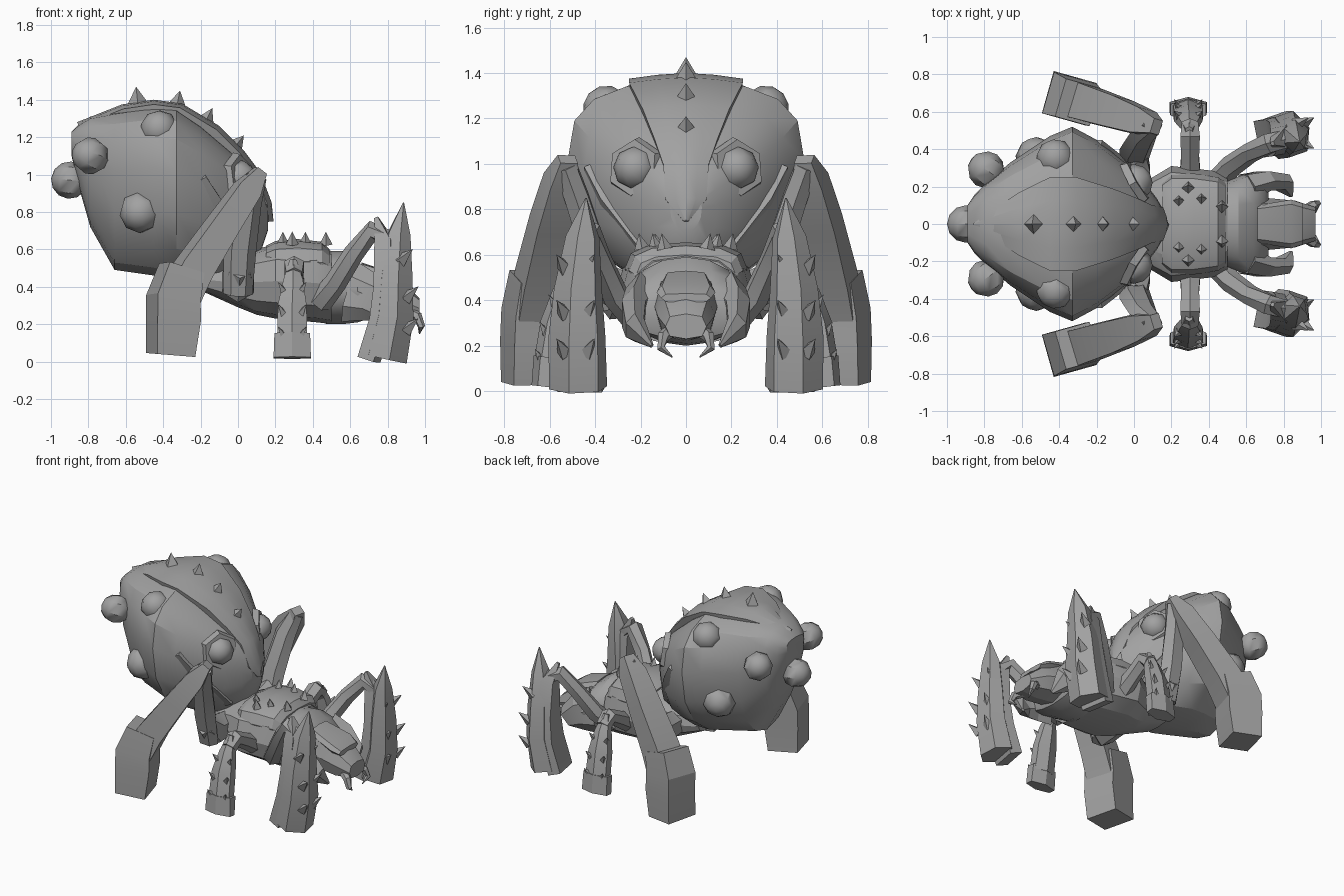
import bpy, bmesh, math
from mathutils import Vector

grey = bpy.data.materials.new("stone_grey")
grey.diffuse_color = (0.36, 0.36, 0.36, 1)


def finish(name, bm, angle=30):
    bmesh.ops.recalc_face_normals(bm, faces=bm.faces)
    me = bpy.data.meshes.new(name)
    bm.to_mesh(me)
    bm.free()
    me.materials.append(grey)
    ob = bpy.data.objects.new(name, me)
    bpy.context.collection.objects.link(ob)
    bpy.context.view_layer.objects.active = ob
    ob.select_set(True)
    bpy.ops.object.shade_smooth_by_angle(angle=math.radians(angle))
    ob.select_set(False)
    return ob


def loft(name, rings, angle=30):
    """Skin closed rings of points and cap both ends."""
    bm = bmesh.new()
    vs = [[bm.verts.new(p) for p in r] for r in rings]
    n = len(vs[0])
    for a, b in zip(vs, vs[1:]):
        for i in range(n):
            j = (i + 1) % n
            bm.faces.new((a[i], a[j], b[j], b[i]))
    bm.faces.new(vs[0])
    bm.faces.new(vs[-1])
    return finish(name, bm, angle)


def body(name, table, n=16, power=0.85, angle=30, mid=0.5, low=None):
    """Loft along x from rows of (x, z bottom, z top, half width); mid is the height of the widest line."""
    rings = []
    for x, zb, zt, w in table:
        zm = zb + (zt - zb) * mid
        ring = []
        for i in range(n):
            t = 2 * math.pi * i / n
            c, s = math.cos(t), math.sin(t)
            p = low if low and s < 0 else power
            ring.append((x, w * math.copysign(abs(c) ** p, c),
                         zm + (zt - zm if s > 0 else zm - zb) * math.copysign(abs(s) ** p, s)))
        rings.append(ring)
    return loft(name, rings, angle)


def limb(name, rows, s=1, n=6, ref=(0, 1, 0)):
    """Swept limb from rows of (x, y, z, half width along ref, other half width)."""
    pts = [Vector((r[0], r[1], r[2])) for r in rows]
    rings = []
    for k, p in enumerate(pts):
        t = (pts[min(k + 1, len(pts) - 1)] - pts[max(k - 1, 0)]).normalized()
        u = Vector(ref)
        u = (u - t * u.dot(t)).normalized()
        v = t.cross(u)
        f = math.sqrt(2) if n == 4 else 1.1
        ring = []
        for i in range(n):
            a = 2 * math.pi * (i + 0.5) / n
            q = p + u * (rows[k][3] * f * math.cos(a)) + v * (rows[k][4] * f * math.sin(a))
            ring.append((q.x, q.y * s, q.z))
        rings.append(ring)
    return loft(name, rings, 20)


def spike(name, pos, direction, r=0.045, h=0.09, sides=4):
    bm = bmesh.new()
    bmesh.ops.create_cone(bm, segments=sides, radius1=r, radius2=0, depth=h, cap_ends=True)
    ob = finish(name, bm, 10)
    ob.location = pos
    ob.rotation_euler = Vector(direction).to_track_quat('Z', 'Y').to_euler()


def growth(pos, r=0.1, socket=True):
    """Round growth, optionally sitting in a six-sided socket."""
    d = Vector(pos) - Vector((-0.38, 0, 0.92))
    rot = d.to_track_quat('Z', 'Y').to_euler()
    bm = bmesh.new()
    bmesh.ops.create_uvsphere(bm, u_segments=8, v_segments=6, radius=r)
    ball = finish("growth", bm, 35)
    ball.location = pos
    ball.rotation_euler = rot
    if socket:
        bm = bmesh.new()
        bmesh.ops.create_cone(bm, segments=6, radius1=r * 1.4, radius2=r * 1.25, depth=0.04, cap_ends=True)
        ring = finish("growth_socket", bm, 20)
        ring.location = Vector(pos) + d.normalized() * 0.01
        ring.rotation_euler = rot


# Abdomen, widest above the middle
body("abdomen", [(-0.89, 1.1, 1.23, 0.1), (-0.85, 0.93, 1.27, 0.16), (-0.79, 0.72, 1.31, 0.22),
                 (-0.66, 0.49, 1.34, 0.33), (-0.45, 0.46, 1.37, 0.47), (-0.33, 0.44, 1.36, 0.52),
                 (-0.2, 0.43, 1.27, 0.45), (-0.05, 0.45, 1.14, 0.33), (0.05, 0.5, 1.05, 0.23),
                 (0.12, 0.58, 0.96, 0.14), (0.16, 0.7, 0.87, 0.07)], 16, 0.72, 25, 0.63, 0.95)

# Pointed dorsal plate following the back of the abdomen
back = [(-0.86, 1.28, 0.01), (-0.62, 1.375, 0.17), (-0.45, 1.40, 0.25), (-0.3, 1.38, 0.25),
        (-0.1, 1.26, 0.19), (0.03, 1.13, 0.14), (0.12, 1.01, 0.1), (0.18, 0.85, 0.09), (0.19, 0.75, 0.01)]
rings = []
for k, (x, z, w) in enumerate(back):
    a, b = back[max(k - 1, 0)], back[min(k + 1, len(back) - 1)]
    t = Vector((b[0] - a[0], 0, b[1] - a[1])).normalized()
    up = Vector((-t.z, 0, t.x))
    rings.append([Vector((x, f * w, z)) - up * d for f, d in
                  ((-1, 0.025), (-0.5, 0.008), (0, 0), (0.5, 0.008), (1, 0.025), (0.95, 0.09), (-0.95, 0.09))])
loft("dorsal_plate", rings, 35)

for x, z, dx in ((-0.54, 1.42, -0.1), (-0.32, 1.40, 0.2), (-0.16, 1.31, 0.5), (0.0, 1.17, 0.8)):
    spike("back_spike", (x, 0, z), (dx, 0, 1), 0.06, 0.1)

# Growths on the abdomen
growth((-0.9, 0, 0.97), 0.1, False)
for s in (1, -1):
    growth((-0.79, 0.29 * s, 1.1), 0.1, False)
    growth((-0.42, 0.35 * s, 1.24), 0.105, False)
    growth((-0.52, 0.35 * s, 0.8), 0.115, False)
    growth((0.0, 0.22 * s, 0.98), 0.1)
    # Raised seam along the lower front of the abdomen
    limb("abdomen_seam", [(-0.2, 0.43, 0.98, 0.02, 0.03), (-0.12, 0.35, 0.84, 0.03, 0.04),
                          (-0.03, 0.24, 0.7, 0.03, 0.04), (0.03, 0.14, 0.58, 0.03, 0.03)], s, 4)

# Thorax, neck shield and head
body("thorax", [(-0.2, 0.38, 0.5, 0.14), (0.0, 0.29, 0.55, 0.19), (0.1, 0.25, 0.6, 0.25),
                (0.2, 0.23, 0.63, 0.31), (0.42, 0.21, 0.63, 0.285), (0.5, 0.2, 0.59, 0.25)], 12, 0.8, 25)
body("thorax_plate", [(0.15, 0.42, 0.62, 0.23), (0.2, 0.42, 0.645, 0.27), (0.32, 0.42, 0.655, 0.27),
                      (0.45, 0.42, 0.64, 0.25), (0.49, 0.42, 0.6, 0.22)], 12, 0.75, 25)
body("neck_shield", [(0.47, 0.2, 0.59, 0.22), (0.56, 0.2, 0.59, 0.255), (0.64, 0.21, 0.54, 0.28),
                     (0.7, 0.23, 0.47, 0.27), (0.72, 0.27, 0.42, 0.18)], 16, 0.95)
body("head", [(0.56, 0.26, 0.52, 0.13), (0.7, 0.24, 0.51, 0.14), (0.86, 0.22, 0.44, 0.125),
              (0.97, 0.23, 0.34, 0.09)], 8, 0.7, 20)
body("brow", [(0.66, 0.45, 0.53, 0.1), (0.84, 0.4, 0.47, 0.13), (0.9, 0.39, 0.43, 0.11)], 8, 0.6, 20)

for s in (1, -1):
    for x, y in ((0.24, 0.13), (0.29, 0.2), (0.36, 0.14), (0.47, 0.1)):
        spike("thorax_spike", (x, y * s, 0.66), (0, 0.2 * s, 1), 0.035, 0.07)
    # Curved cheek horns and mandibles
    limb("cheek_horn", [(0.6, 0.2, 0.37, 0.07, 0.15), (0.7, 0.23, 0.34, 0.055, 0.12),
                        (0.79, 0.225, 0.28, 0.045, 0.08), (0.84, 0.15, 0.2, 0.008, 0.012)], s)
    limb("mandible", [(0.9, 0.06, 0.27, 0.03, 0.03), (0.96, 0.1, 0.24, 0.025, 0.025),
                      (0.98, 0.11, 0.19, 0.018, 0.018), (0.97, 0.06, 0.15, 0.003, 0.003)], s)
    spike("eye", (0.91, 0.075 * s, 0.36), (1, 0.4 * s, 0.3), 0.03, 0.04, 6)

    # Rear leg: hip, thigh, heavy shin and block foot turned outward
    turn = (0.28, 1, 0)
    limb("rear_hip", [(0.0, 0.15, 0.42, 0.08, 0.08), (0.0, 0.3, 0.42, 0.09, 0.1),
                      (0.01, 0.38, 0.5, 0.06, 0.07)], s, 6, (1, 0, 0))
    limb("rear_thigh", [(0.0, 0.34, 0.36, 0.05, 0.07), (0.01, 0.4, 0.6, 0.06, 0.08),
                        (0.05, 0.48, 0.85, 0.055, 0.07), (0.1, 0.53, 0.99, 0.05, 0.05)], s)
    limb("rear_shin", [(0.12, 0.52, 1.02, 0.04, 0.03), (0.05, 0.545, 0.92, 0.07, 0.065),
                       (-0.08, 0.59, 0.73, 0.085, 0.075), (-0.24, 0.64, 0.49, 0.095, 0.09),
                       (-0.32, 0.665, 0.32, 0.1, 0.09)], s, 4, turn)
    limb("rear_foot", [(-0.3, 0.65, 0.5, 0.105, 0.1), (-0.345, 0.67, 0.34, 0.115, 0.12),
                       (-0.345, 0.675, 0.22, 0.115, 0.12), (-0.36, 0.675, 0.035, 0.115, 0.105)],
         s, 4, turn)

    # Middle leg
    limb("middle_thigh", [(0.3, 0.24, 0.38, 0.06, 0.06), (0.3, 0.36, 0.45, 0.05, 0.05),
                          (0.3, 0.47, 0.51, 0.055, 0.05), (0.3, 0.53, 0.46, 0.045, 0.05)], s, 6, (1, 0, 0))
    limb("middle_shin", [(0.295, 0.5, 0.54, 0.02, 0.02), (0.295, 0.54, 0.43, 0.055, 0.045),
                         (0.29, 0.58, 0.3, 0.08, 0.055), (0.29, 0.61, 0.12, 0.085, 0.055)], s, 6, (1, 0, 0))
    limb("middle_foot", [(0.29, 0.61, 0.15, 0.1, 0.055), (0.29, 0.625, 0.02, 0.105, 0.05)],
         s, 6, (1, 0, 0))
    for z, y in ((0.4, 0.59), (0.28, 0.63), (0.16, 0.65)):
        for dx in (-1, 1):
            spike("middle_leg_spike", (0.29 + 0.06 * dx, y * s, z), (0.6 * dx, 0.6 * s, 1), 0.025, 0.07)

    # Front leg: jointed thigh, tall blade shin, inner guard and armour scales
    limb("front_thigh", [(0.44, 0.22, 0.32, 0.06, 0.06), (0.52, 0.31, 0.42, 0.055, 0.055),
                         (0.62, 0.38, 0.58, 0.05, 0.05), (0.72, 0.43, 0.7, 0.055, 0.05),
                         (0.82, 0.46, 0.64, 0.05, 0.05)], s)
    limb("front_blade", [(0.885, 0.44, 0.85, 0.003, 0.003), (0.86, 0.455, 0.68, 0.07, 0.06),
                         (0.845, 0.475, 0.45, 0.1, 0.085), (0.84, 0.48, 0.24, 0.12, 0.095),
                         (0.79, 0.475, 0.015, 0.12, 0.11)], s, 6, (-0.35, 1, 0))
    limb("front_blade_guard", [(0.74, 0.43, 0.77, 0.01, 0.01), (0.785, 0.46, 0.64, 0.06, 0.045),
                               (0.785, 0.47, 0.4, 0.085, 0.045), (0.77, 0.47, 0.22, 0.1, 0.05),
                               (0.7, 0.46, 0.01, 0.1, 0.045)], s, 4, (-0.2, 1, 0))
    for z, x in ((0.57, 0.9), (0.37, 0.93), (0.2, 0.93)):
        for y in (0.42, 0.55):
            spike("front_leg_spike", (x, y * s, z), (1, (y - 0.48) * 8 * s, 0.9), 0.04, 0.1)
